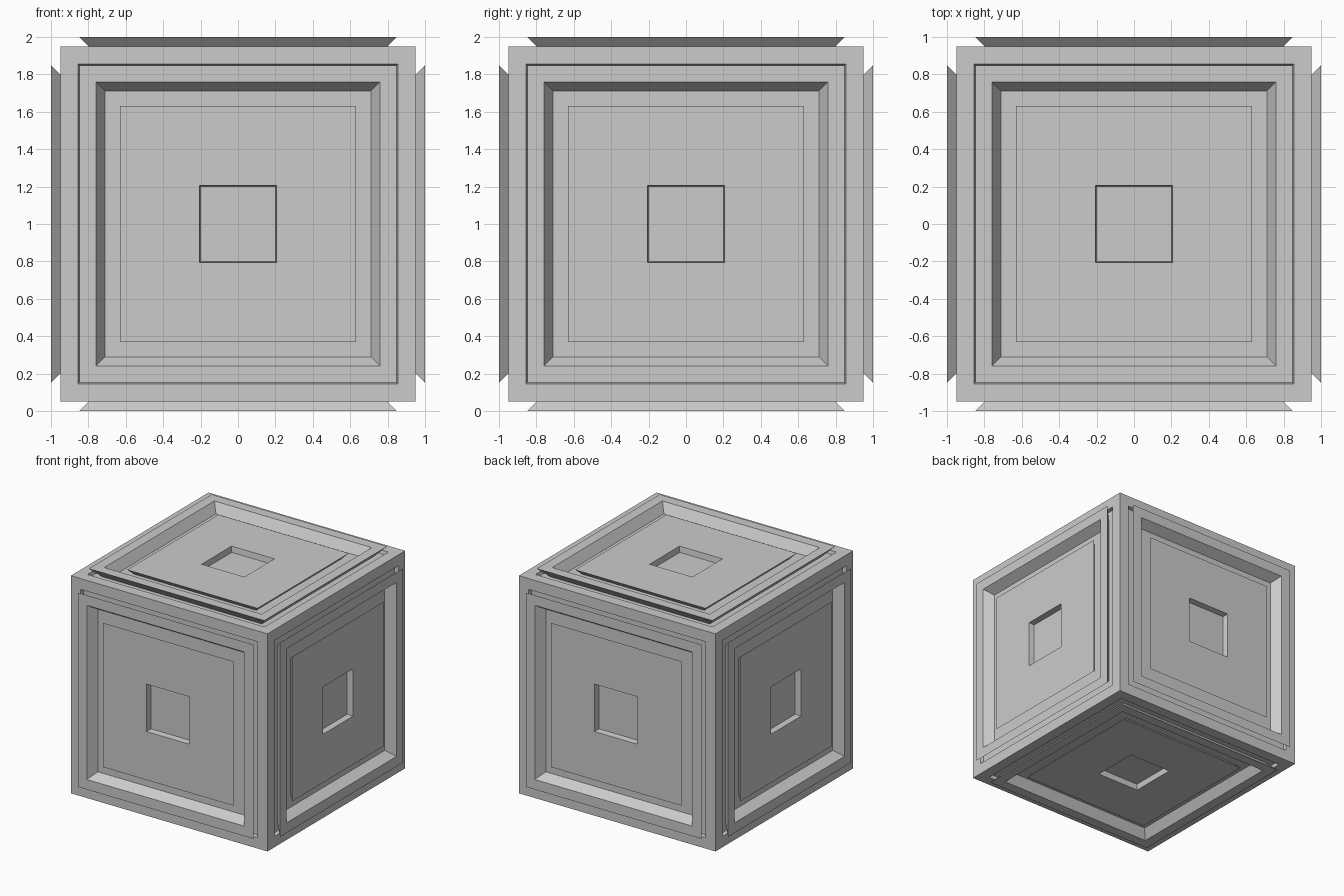
import bpy, bmesh
from math import pi
from mathutils import Matrix, Vector

if "Cube" in bpy.data.objects:
    bpy.data.objects.remove(bpy.data.objects["Cube"])

# Square ring profile of one cube side: (half width, distance from cube centre)
PROFILE = [
    (0.95, 0.95), (0.855, 0.95),    # outer frame
    (0.848, 0.92), (0.77, 0.92),    # groove
    (0.848, 1.0), (0.76, 1.0),      # flared raised rim
    (0.71, 0.92), (0.587, 0.92),    # recessed tray
    (0.63, 0.965), (0.207, 0.965),  # flared centre plate
    (0.20, 0.915),                  # centre socket
]
CORNERS = [(-1, -1), (1, -1), (1, 1), (-1, 1)]


def add_side(bm, rot):
    loops = [[bm.verts.new(rot @ Vector((sx * w, sy * w, d))) for sx, sy in CORNERS]
             for w, d in PROFILE]
    for a, b in zip(loops, loops[1:]):
        for i in range(4):
            j = (i + 1) % 4
            bm.faces.new((a[i], a[j], b[j], b[i]))
    bm.faces.new(loops[-1])


# Six identical sides joined into one closed cube
bm = bmesh.new()
for k in range(4):
    add_side(bm, Matrix.Rotation(k * pi / 2, 3, 'X'))
for k in (1, -1):
    add_side(bm, Matrix.Rotation(k * pi / 2, 3, 'Y'))
bmesh.ops.remove_doubles(bm, verts=bm.verts[:], dist=0.0005)
bmesh.ops.recalc_face_normals(bm, faces=bm.faces[:])
bmesh.ops.translate(bm, verts=bm.verts[:], vec=(0, 0, 1))

mesh = bpy.data.meshes.new("panelled_cube")
bm.to_mesh(mesh)
bm.free()
bpy.context.collection.objects.link(bpy.data.objects.new("panelled_cube", mesh))
